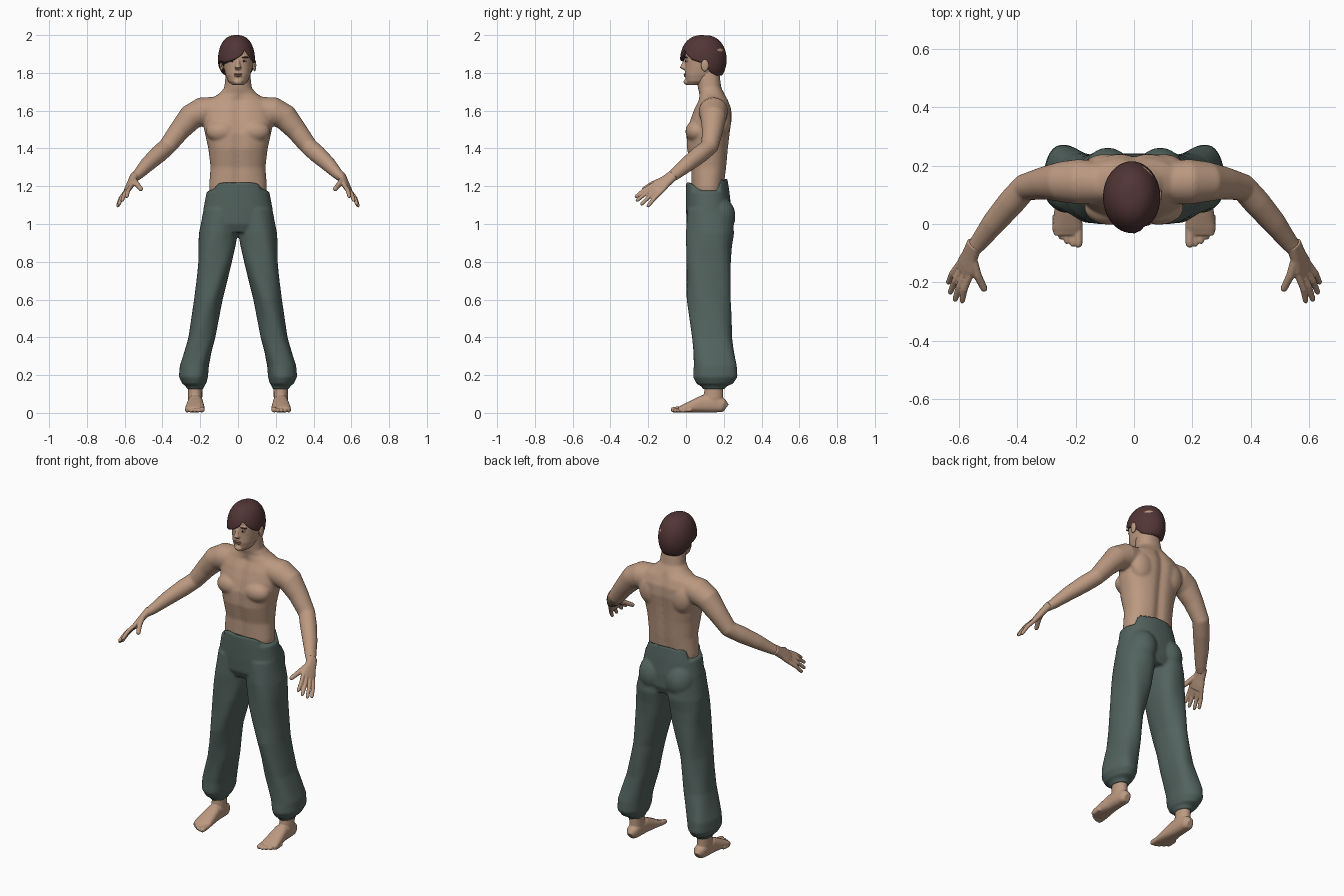
import bpy, bmesh, math
from mathutils import Vector, Matrix

cube = bpy.data.objects.get("Cube")
if cube:
    bpy.data.objects.remove(cube, do_unlink=True)

X, Y, Z = Vector((1, 0, 0)), Vector((0, 1, 0)), Vector((0, 0, 1))


def material(name, r, g, b):
    m = bpy.data.materials.new(name)
    m.use_nodes = True
    m.diffuse_color = (r, g, b, 1)
    node = next(n for n in m.node_tree.nodes if n.type == 'BSDF_PRINCIPLED')
    node.inputs["Base Color"].default_value = (r, g, b, 1)
    node.inputs["Roughness"].default_value = 0.8
    return m


SKIN = material("skin", 0.50, 0.32, 0.22)
LIP = material("lip", 0.38, 0.20, 0.15)
HAIR = material("dark red hair", 0.085, 0.036, 0.036)
CLOTH = material("grey green cloth", 0.085, 0.125, 0.113)
WHITE = material("eye white", 0.6, 0.55, 0.5)
DARK = material("dark iris", 0.02, 0.014, 0.012)


def skin_rows(bm, rows):
    """Bridge closed rows of points and cap both ends."""
    vs = [[bm.verts.new(p) for p in row] for row in rows]
    n = len(vs[0])
    for a, b in zip(vs, vs[1:]):
        for i in range(n):
            j = (i + 1) % n
            bm.faces.new((a[i], a[j], b[j], b[i]))
    bm.faces.new(vs[0])
    bm.faces.new(vs[-1])


def loft(bm, rings, ref=None, p=2.0, sides=32, ripple=0.0, mirror=False):
    """Rings are (x, y, z, half width, half depth); ref points along the depth."""
    centres = [Vector(r[:3]) for r in rings]
    for s in ((1, -1) if mirror else (1,)):
        rows = []
        for k, (x, y, z, ru, rv) in enumerate(rings):
            t = Z
            if ref:
                t = (centres[min(k + 1, len(rings) - 1)] - centres[max(k - 1, 0)]).normalized()
            u = (ref or Y).cross(t).normalized()
            v = t.cross(u)
            row = []
            for i in range(sides):
                a = math.tau * i / sides
                c, d = math.cos(a), math.sin(a)
                w = 1 + ripple * math.sin(4 * a + 14 * z)
                q = (centres[k] + u * ru * w * math.copysign(abs(c) ** (2 / p), c)
                     + v * rv * w * math.copysign(abs(d) ** (2 / p), d))
                row.append((q.x * s, q.y, q.z))
            rows.append(row)
        skin_rows(bm, rows)


def blob(bm, centre, size, mirror=False):
    for s in ((1, -1) if mirror else (1,)):
        place = Matrix.Translation((centre[0] * s, centre[1], centre[2]))
        bmesh.ops.create_uvsphere(bm, u_segments=24, v_segments=16, radius=1,
                                  matrix=place @ Matrix.Diagonal((*size, 1)))


def finish(name, bm, mat, voxel=0, smooth=0):
    """Make the object; fuse overlapping pieces into one soft surface if asked."""
    bmesh.ops.recalc_face_normals(bm, faces=bm.faces)
    mesh = bpy.data.meshes.new(name)
    bm.to_mesh(mesh)
    bm.free()
    obj = bpy.data.objects.new(name, mesh)
    bpy.context.collection.objects.link(obj)
    if voxel:
        fuse = obj.modifiers.new("fuse", 'REMESH')
        fuse.mode = 'VOXEL'
        fuse.voxel_size = voxel
        soft = obj.modifiers.new("soften", 'SMOOTH')
        soft.factor = 0.5
        soft.iterations = smooth
        bpy.context.view_layer.update()
        graph = bpy.context.evaluated_depsgraph_get()
        mesh = bpy.data.meshes.new_from_object(obj.evaluated_get(graph))
        obj.modifiers.clear()
        obj.data = mesh
    mesh.materials.clear()
    mesh.materials.append(mat)
    for f in mesh.polygons:
        f.use_smooth = True
    return obj


# Hand frame: wrist, finger direction, width direction, back of the hand
wrist = Vector((0.555, -0.09, 1.24))
along = Vector((0.28, -0.75, -0.6)).normalized()
back = along.cross(Vector((0.48, 0.72, -0.5))).normalized()
across = back.cross(along)

# Torso, neck and arms
bm = bmesh.new()
loft(bm, [(0, cy, z, rx, ry) for z, cy, rx, ry in (
    (1.10, .12, .14, .09), (1.20, .115, .153, .088), (1.30, .12, .145, .096),
    (1.40, .113, .157, .112), (1.48, .117, .175, .117), (1.55, .132, .188, .112),
    (1.61, .142, .185, .100), (1.655, .145, .155, .080), (1.69, .137, .100, .066),
    (1.72, .125, .073, .062), (1.78, .117, .066, .062), (1.84, .115, .06, .06))],
    p=2.3, sides=64)
for v in bm.verts:  # spine groove and breastbone line
    if v.co.z < 1.66:
        v.co.y -= math.copysign(0.013, v.co.y - 0.12) * math.exp(-(v.co.x / 0.025) ** 2)
blob(bm, (.085, .055, 1.49), (.085, .058, .06), True)
blob(bm, (.10, .19, 1.55), (.075, .05, .09), True)
loft(bm, [(.10, .14, 1.605, .07, .07), (.19, .145, 1.595, .078, .076),
          (.25, .145, 1.565, .069, .069), (.31, .14, 1.495, .056, .056),
          (.375, .125, 1.41, .047, .047), (.42, .075, 1.37, .047, .047),
          (.48, .005, 1.315, .042, .04), (.53, -.06, 1.262, .033, .029),
          (*wrist, .029, .022)], ref=back, mirror=True)
finish("torso_and_arms", bm, SKIN, 0.006, 12)

# Hands
bm = bmesh.new()
loft(bm, [(*(wrist + along * d), w, h) for d, w, h in (
    (-.03, .029, .022), (.03, .035, .019), (.07, .044, .017), (.10, .042, .014))],
    ref=back, p=2.4, mirror=True)


def digit(start, tip, r):
    bend = start.lerp(tip, 0.5) + back * 0.007
    path = ((start, r), (bend, r), (bend.lerp(tip, 0.85), r * .85), (tip, r * .45))
    loft(bm, [(*q, w, w) for q, w in path], ref=back, sides=16, mirror=True)


tips = ((.59, -.27, 1.14), (.615, -.265, 1.12), (.632, -.24, 1.10), (.638, -.205, 1.09))
for i, tip in enumerate(tips):
    digit(wrist + along * .085 + across * (.022 * i - .033), Vector(tip), .0115)
digit(wrist + along * .025 - across * .02, Vector((.51, -.23, 1.18)), .0145)
finish("hands", bm, SKIN, 0.004, 3)

# Head with nose and ears
bm = bmesh.new()
loft(bm, [(0, cy, z, rx, ry) for z, cy, rx, ry in (
    (1.735, .045, .03, .034), (1.755, .058, .052, .058), (1.79, .075, .066, .082),
    (1.83, .092, .075, .097), (1.87, .098, .080, .104), (1.92, .10, .078, .104),
    (1.96, .10, .06, .082), (1.985, .10, .03, .045))], p=2.2, sides=48)
loft(bm, [(0, y, z, rx, ry) for z, y, rx, ry in (
    (1.876, .0, .008, .008), (1.845, -.012, .011, .013),
    (1.828, -.014, .018, .019), (1.817, -.006, .013, .011))])
blob(bm, (0, .005, 1.752), (.024, .018, .016))
blob(bm, (0, .006, 1.886), (.052, .012, .009))
blob(bm, (.088, .10, 1.84), (.009, .021, .033), True)
finish("head", bm, SKIN, 0.004, 4)

# Face details
bm = bmesh.new()
blob(bm, (0, -.004, 1.793), (.024, .009, .005))
blob(bm, (0, -.003, 1.784), (.020, .009, .005))
finish("lips", bm, LIP)
bm = bmesh.new()
blob(bm, (.032, .007, 1.862), (.014, .010, .006), True)
finish("eyes", bm, WHITE)
bm = bmesh.new()
blob(bm, (.032, -.001, 1.862), (.0055, .004, .0055), True)
finish("irises", bm, DARK)
bm = bmesh.new()
blob(bm, (.036, .002, 1.882), (.021, .009, .004), True)
finish("eyebrows", bm, HAIR)

# Hair: a cap whose lower edge follows the hairline, with a side-swept fringe
hairline = ((-180, 1.85), (-150, 1.86), (-130, 1.855), (-110, 1.862), (-90, 1.875),
            (-72, 1.895), (-62, 1.925), (-50, 1.905), (-30, 1.87), (0, 1.85),
            (25, 1.80), (45, 1.785), (135, 1.785), (155, 1.80), (180, 1.85))


def edge_height(deg):
    for (a, za), (b, zb) in zip(hairline, hairline[1:]):
        if a <= deg <= b:
            return za + (zb - za) * (deg - a) / (b - a)


bm = bmesh.new()
rows, steps, sides = [], 18, 96
for k in range(1, steps + 2):
    row = []
    for i in range(sides):
        deg = -180 + 360 * i / sides
        a = math.radians(deg)
        phi = math.acos((edge_height(deg) - 1.87) / .13) * min(k, steps) / steps
        r = math.sin(phi) ** 0.8 * (0.82 if k > steps else 1)
        row.append((-.008 + .098 * r * math.cos(a), .092 + .123 * r * math.sin(a),
                    1.87 + .13 * math.cos(phi)))
    rows.append(row)
skin_rows(bm, rows)
finish("hair", bm, HAIR)

# Trousers: hips, seat and two baggy legs gathered at the ankle
bm = bmesh.new()
loft(bm, [(0, cy, z, rx, ry) for z, cy, rx, ry in (
    (.955, .125, .165, .10), (1.0, .123, .188, .119), (1.08, .12, .183, .120),
    (1.17, .115, .166, .115), (1.222, .11, .149, .109))], p=2.3, sides=64)
for v in bm.verts:  # waist dips at the hips and rises at the back
    if v.co.z > 1.2:
        if v.co.y > 0.17:
            v.co.z = 1.24
        elif abs(v.co.x) > 0.112:
            v.co.z = 1.178
blob(bm, (.09, .165, 1.04), (.088, .097, .11), True)
loft(bm, [(x, y, z, rx, ry) for z, x, y, rx, ry in (
    (1.08, .095, .125, .085, .115), (.95, .104, .127, .101, .125),
    (.88, .112, .122, .098, .121), (.80, .121, .12, .091, .12),
    (.70, .138, .12, .082, .117), (.60, .157, .12, .074, .114),
    (.50, .174, .13, .072, .11), (.40, .191, .138, .072, .107),
    (.32, .213, .147, .074, .11), (.25, .231, .155, .077, .114),
    (.19, .236, .155, .076, .116), (.155, .232, .152, .062, .095),
    (.14, .228, .148, .046, .064), (.125, .227, .147, .043, .058))],
    p=2.3, sides=48, ripple=0.025, mirror=True)
finish("trousers", bm, CLOTH, 0.007, 5)

# Feet with ankles and toes
bm = bmesh.new()
loft(bm, [(.227, y, z, rx, ry) for z, y, rx, ry in (
    (.03, .145, .034, .05), (.08, .145, .038, .052), (.12, .147, .038, .05),
    (.22, .15, .042, .055))], mirror=True)
loft(bm, [(x, y, h + .002, w, h) for x, y, w, h in (
    (.225, .212, .018, .024), (.225, .195, .034, .036), (.226, .15, .038, .047),
    (.226, .09, .041, .046), (.227, .04, .047, .034), (.228, -.01, .052, .022),
    (.226, -.035, .049, .015))], ref=Z, p=2.5, mirror=True)
for i in range(5):
    x, r = .191 + .0195 * i, .015 if i == 0 else .0115
    y = -.078 + .003 * i * i
    loft(bm, [(x, y + .06, r + .006, r, r), (x, y + .015, r + .002, r, r),
              (x, y + .004, r + .001, r * .85, r * .85), (x, y - .002, r, r * .45, r * .45)],
         ref=Z, sides=16, mirror=True)
finish("feet", bm, SKIN, 0.004, 3)
